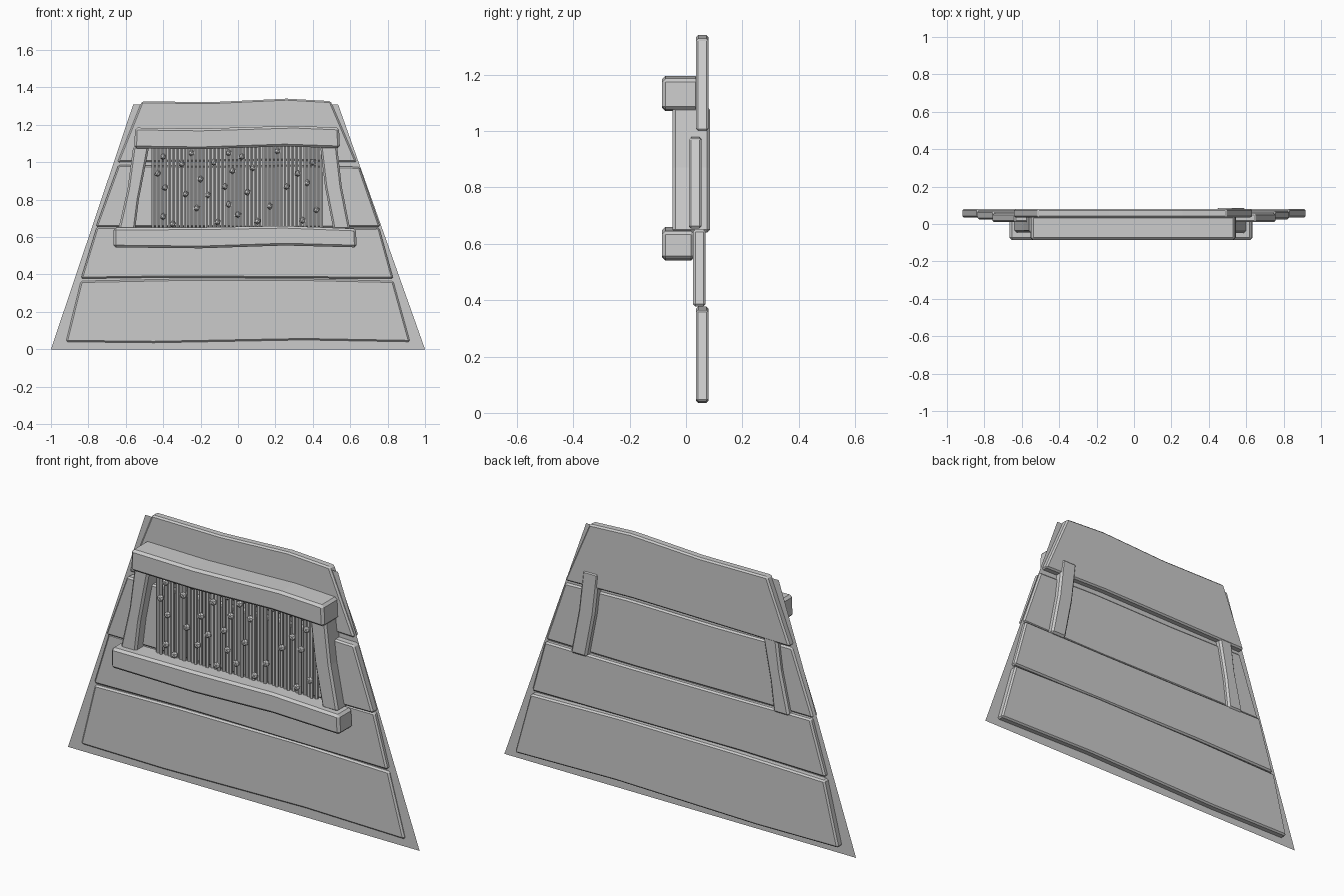
import bpy, bmesh
from mathutils import Matrix, Vector


def finish(name, bm):
    bmesh.ops.recalc_face_normals(bm, faces=bm.faces)
    mesh = bpy.data.meshes.new(name)
    bm.to_mesh(mesh)
    bm.free()
    obj = bpy.data.objects.new(name, mesh)
    bpy.context.collection.objects.link(obj)
    return obj


def board(name, outline, y0, y1, bevel=0.008):
    """Extrude an (x, z) outline from y0 to y1 and chamfer it."""
    bm = bmesh.new()
    face = bm.faces.new([bm.verts.new((x, y0, z)) for x, z in outline])
    if y1 > y0:
        out = bmesh.ops.extrude_face_region(bm, geom=[face])
        verts = [g for g in out["geom"] if isinstance(g, bmesh.types.BMVert)]
        bmesh.ops.translate(bm, verts=verts, vec=(0, y1 - y0, 0))
    obj = finish(name, bm)
    if bevel and y1 > y0:
        mod = obj.modifiers.new("chamfer", 'BEVEL')
        mod.width = bevel
        mod.segments = 1
        mod.limit_method = 'ANGLE'
    return obj


def wavy(bottom, top):
    """Outline from lower and upper edges, both listed left to right."""
    return bottom + top[::-1]


# Thin backing sheet
board("backing_sheet", [(-1, 0), (1, 0), (0.535, 1.31), (-0.56, 1.31)], 0.047, 0.047)

# Overlapping horizontal planks with slightly uneven edges
board("bottom_plank", wavy(
    [(-0.92, 0.04), (-0.45, 0.035), (0.35, 0.05), (0.92, 0.04)],
    [(-0.84, 0.365), (-0.35, 0.375), (0.3, 0.377), (0.83, 0.365)]), 0.035, 0.08)
board("lower_plank", wavy(
    [(-0.84, 0.378), (-0.35, 0.385), (0.3, 0.381), (0.83, 0.378)],
    [(-0.755, 0.655), (-0.3, 0.65), (0.25, 0.648), (0.755, 0.65)]), 0.025, 0.07)
board("middle_plank", wavy(
    [(-0.76, 0.655), (-0.3, 0.655), (0.25, 0.65), (0.76, 0.655)],
    [(-0.64, 0.985), (-0.2, 0.98), (0.3, 0.985), (0.65, 0.975)]), 0.01, 0.055)
board("top_plank", wavy(
    [(-0.645, 1.0), (-0.2, 1.005), (0.25, 1.01), (0.635, 1.0)],
    [(-0.515, 1.325), (-0.13, 1.322), (0.26, 1.34), (0.495, 1.327)]), 0.035, 0.08)

# Window frame: sill, lintel and bent side posts
board("window_sill", wavy(
    [(-0.665, 0.545), (-0.2, 0.54), (0.25, 0.555), (0.635, 0.545)],
    [(-0.665, 0.65), (-0.2, 0.652), (0.25, 0.66), (0.63, 0.645)]), -0.085, 0.03, 0.012)
board("window_lintel", wavy(
    [(-0.555, 1.075), (-0.2, 1.07), (0.25, 1.085), (0.545, 1.075)],
    [(-0.55, 1.185), (-0.2, 1.18), (0.3, 1.195), (0.54, 1.185)]), -0.085, 0.045, 0.012)
board("left_post", [(-0.64, 0.64), (-0.55, 0.64), (-0.53, 0.80), (-0.475, 1.085),
                    (-0.56, 1.085), (-0.59, 0.86)], -0.045, 0.078, 0.01)
board("right_post", [(0.51, 0.64), (0.60, 0.64), (0.555, 0.87), (0.53, 1.085),
                     (0.44, 1.085), (0.465, 0.87)], -0.048, 0.085, 0.01)

# Dense row of thin upright reeds filling the window
bm = bmesh.new()
count = 42
for i in range(count):
    x = -0.455 + 0.9 * i / (count - 1)
    depth = (0.0, -0.006, 0.003)[i % 3]
    bmesh.ops.create_cone(bm, cap_ends=True, segments=6, radius1=0.0095, radius2=0.0095,
                          depth=0.46, matrix=Matrix.Translation((x, depth, 0.865)))
finish("window_reeds", bm)

# Small faceted knots scattered on the reeds
knots = [(-.40, 1.03), (-.25, 1.05), (-.05, 1.05), (.21, 1.06), (.40, 1.00), (-.43, .94),
         (-.30, .99), (-.13, 1.00), (.02, 1.03), (-.20, .91), (-.03, .955), (.08, .97),
         (.32, .94), (.37, .89), (-.39, .865), (-.28, .83), (-.07, .87), (.26, .87),
         (-.16, .825), (.05, .84), (-.40, .71), (-.22, .755), (-.05, .775), (0, .72),
         (.42, .745), (-.35, .67), (-.11, .68), (.105, .685), (.17, .765), (.345, .69)]
bm = bmesh.new()
for x, z in knots:
    bmesh.ops.create_icosphere(bm, subdivisions=1, radius=0.018,
                               matrix=Matrix.Translation(Vector((x, -0.014, z))))
finish("reed_knots", bm)
